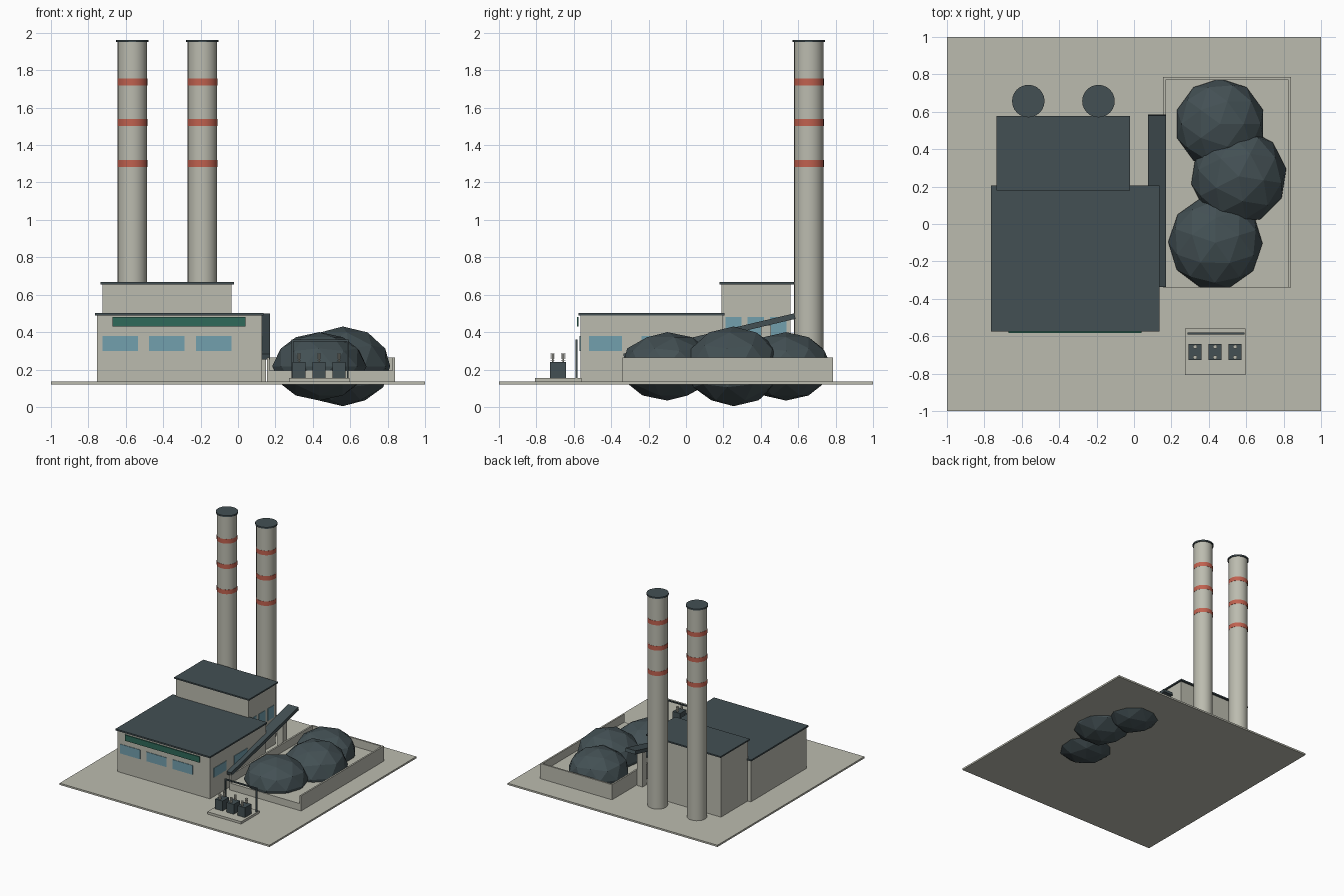
import bpy, bmesh, math
from mathutils import Matrix, Vector

cube = bpy.data.objects.get("Cube")
if cube:
    bpy.data.objects.remove(cube, do_unlink=True)


def material(name, rgb):
    m = bpy.data.materials.new(name)
    m.use_nodes = True
    m.diffuse_color = (*rgb, 1)
    m.node_tree.nodes["Principled BSDF"].inputs["Base Color"].default_value = (*rgb, 1)
    return m


CONCRETE = material("concrete", (0.50, 0.50, 0.43))
SLATE = material("dark_slate", (0.056, 0.08, 0.088))
RED = material("warning_red", (0.53, 0.12, 0.078))
GLASS = material("window_blue", (0.17, 0.35, 0.42))
GREEN = material("sign_green", (0.028, 0.144, 0.102))


def finish(name, bm, mat):
    mesh = bpy.data.meshes.new(name)
    bm.to_mesh(mesh)
    bm.free()
    mesh.materials.append(mat)
    ob = bpy.data.objects.new(name, mesh)
    bpy.context.collection.objects.link(ob)
    return ob


def box(name, mat, x, y, z):
    """Box from three (low, high) ranges."""
    bm = bmesh.new()
    bmesh.ops.create_cube(bm, size=1)
    for v in bm.verts:
        v.co = Vector(r[0] if c < 0 else r[1] for c, r in zip(v.co, (x, y, z)))
    return finish(name, bm, mat)


def cylinder(name, mat, x, y, z, radius, sides=24):
    bm = bmesh.new()
    bmesh.ops.create_cone(bm, cap_ends=True, segments=sides, radius1=radius, radius2=radius,
                          depth=z[1] - z[0],
                          matrix=Matrix.Translation((x, y, (z[0] + z[1]) / 2)))
    ob = finish(name, bm, mat)
    bpy.context.view_layer.objects.active = ob
    ob.select_set(True)
    bpy.ops.object.shade_smooth_by_angle(angle=math.radians(35))
    ob.select_set(False)
    return ob


G = 0.135  # ground level
box("ground_slab", CONCRETE, (-1, 1), (-1, 1), (0.12, G))

# Main hall and rear boiler house with overhanging flat roofs
box("hall_walls", CONCRETE, (-0.755, 0.128), (-0.565, 0.195), (G, 0.492))
box("hall_roof", SLATE, (-0.765, 0.135), (-0.575, 0.205), (0.49, 0.503))
box("boiler_house_walls", CONCRETE, (-0.725, -0.035), (0.19, 0.56), (G, 0.657))
box("boiler_house_roof", SLATE, (-0.735, -0.022), (0.18, 0.578), (0.655, 0.667))

# Windows and sign band
for x in (-0.63, -0.38, -0.13):
    box("hall_front_window", GLASS, (x - 0.095, x + 0.095), (-0.569, -0.563), (0.30, 0.38))
for y in (-0.43, -0.15):
    box("hall_side_window", GLASS, (0.126, 0.132), (y - 0.088, y + 0.088), (0.30, 0.38))
for y in (0.253, 0.373, 0.493):
    box("boiler_house_window", GLASS, (-0.037, -0.031), (y - 0.043, y + 0.043), (0.375, 0.48))
box("sign_band", GREEN, (-0.67, 0.04), (-0.584, -0.575), (0.43, 0.48))

# Chimneys with painted bands and caps
for x in (-0.565, -0.19):
    cylinder("chimney_shaft", CONCRETE, x, 0.657, (G, 1.952), 0.079)
    cylinder("chimney_cap", SLATE, x, 0.657, (1.95, 1.963), 0.087)
    for z in (1.302, 1.52, 1.738):
        cylinder("chimney_band", RED, x, 0.657, (z - 0.019, z + 0.019), 0.0805)

# Fuel yard: raised floor with walls on three sides
box("yard_floor", CONCRETE, (0.155, 0.84), (-0.34, 0.785), (G, 0.195))
for x in (0.155, 0.826):
    box("yard_side_wall", CONCRETE, (x, x + 0.014), (-0.34, 0.785), (G, 0.265))
box("yard_back_wall", CONCRETE, (0.155, 0.84), (0.771, 0.785), (G, 0.265))

# Faceted fuel heaps
for x, y, radius, height, turn in ((0.435, -0.1, 0.252, 0.183, 0.3),
                                   (0.56, 0.255, 0.257, 0.213, 1.1),
                                   (0.46, 0.535, 0.242, 0.183, 0.0)):
    bm = bmesh.new()
    bmesh.ops.create_icosphere(bm, subdivisions=2, radius=1)
    bm.transform(Matrix.Translation((x, y, 0.217))
                 @ Matrix.Diagonal((radius, radius, height, 1))
                 @ Matrix.Rotation(turn, 4, "Z"))
    finish("fuel_heap", bm, SLATE)

# Sloping conveyor and its support
conveyor = box("conveyor", SLATE, (-0.0475, 0.0475), (-0.47, 0.47), (-0.015, 0.015))
conveyor.location = (0.1225, 0.125, 0.3775)
conveyor.rotation_euler.x = math.radians(13.3)
box("conveyor_support", CONCRETE, (0.095, 0.15), (0.40, 0.455), (G, 0.435))

# Transformer pad with three units and their insulators
box("transformer_pad", CONCRETE, (0.272, 0.595), (-0.806, -0.558), (G, 0.155))
for x in (0.327, 0.434, 0.541):
    box("transformer", SLATE, (x - 0.035, x + 0.035), (-0.727, -0.642), (0.155, 0.24))
    for y in (-0.713, -0.656):
        cylinder("insulator_rod", CONCRETE, x, y, (0.235, 0.283), 0.004, 8)
        for i in range(4):
            z = 0.247 + i * 0.011
            cylinder("insulator_disc", CONCRETE, x, y, (z, z + 0.005), 0.011, 10)

# Gantry behind the transformers
for x in (0.291, 0.587):
    box("gantry_post", SLATE, (x - 0.005, x + 0.005), (-0.59, -0.58), (0.155, 0.358))
box("gantry_beam", SLATE, (0.286, 0.592), (-0.591, -0.579), (0.35, 0.36))
